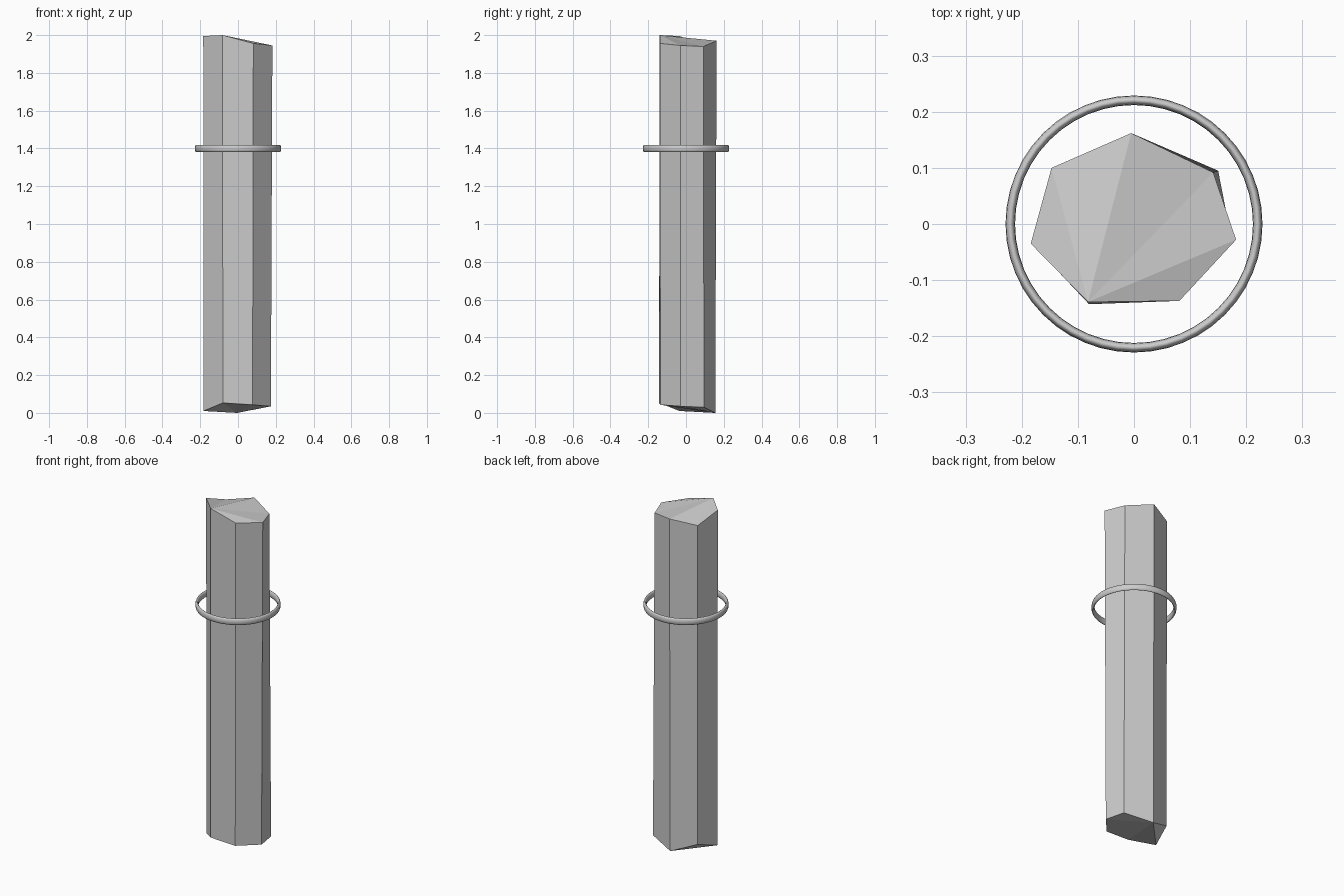
import bpy
import bmesh

cube = bpy.data.objects.get("Cube")
if cube:
    bpy.data.objects.remove(cube, do_unlink=True)


def make_material(name, rgb):
    mat = bpy.data.materials.new(name)
    mat.use_nodes = True
    colour = (*rgb, 1.0)
    mat.diffuse_color = colour
    mat.node_tree.nodes["Principled BSDF"].inputs["Base Color"].default_value = colour
    return mat


def add_object(name, bm, mat):
    bmesh.ops.recalc_face_normals(bm, faces=bm.faces[:])
    mesh = bpy.data.meshes.new(name)
    bm.to_mesh(mesh)
    bm.free()
    mesh.materials.append(mat)
    obj = bpy.data.objects.new(name, mesh)
    bpy.context.collection.objects.link(obj)
    return obj


grey = make_material("plain grey", (0.6, 0.6, 0.6))

# Seven-sided shaft with rough, uneven ends (corners run round from the back)
top = [(-0.005, 0.162, 1.97), (0.141, 0.092, 1.94), (0.182, -0.028, 1.945),
       (0.081, -0.137, 1.956), (-0.082, -0.139, 2.0), (-0.184, -0.035, 1.995),
       (-0.147, 0.1, 1.945)]
bottom = [(-0.005, 0.155, 0.0), (0.15, 0.095, 0.03), (0.174, -0.028, 0.035),
          (0.077, -0.136, 0.043), (-0.08, -0.143, 0.053), (-0.183, -0.034, 0.01),
          (-0.144, 0.1, 0.055)]


def fan(bm, ring, hub):
    """Close an uneven end with triangles meeting at one corner."""
    n = len(ring)
    for i in range(1, n - 1):
        bm.faces.new((ring[hub], ring[(hub + i) % n], ring[(hub + i + 1) % n]))


bm = bmesh.new()
upper = [bm.verts.new(p) for p in top]
lower = [bm.verts.new(p) for p in bottom]
for i in range(len(upper)):
    j = (i + 1) % len(upper)
    bm.faces.new((upper[i], lower[i], lower[j], upper[j]))
fan(bm, upper, 4)
fan(bm, lower, 0)
add_object("shaft", bm, grey)

# Thin floating ring, taller than it is thick
bpy.ops.mesh.primitive_torus_add(
    major_segments=48, minor_segments=12, major_radius=0.2205,
    minor_radius=0.0085, location=(0, 0, 1.4))
ring = bpy.context.object
ring.name = "ring"
ring.scale.z = 2.3
bpy.ops.object.transform_apply(location=False, rotation=False, scale=True)
bpy.ops.object.shade_smooth()
ring.data.materials.append(grey)
